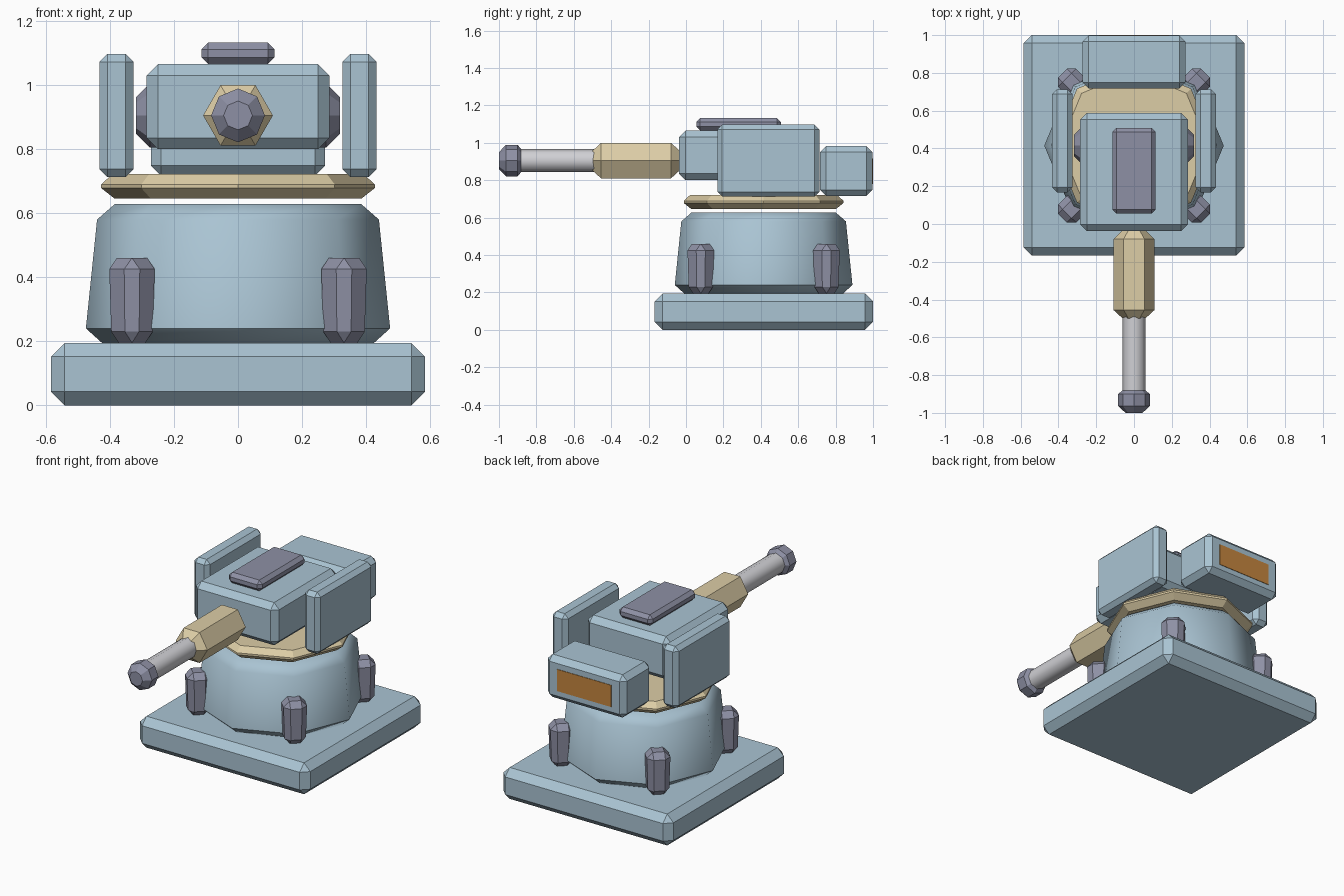
import bpy, bmesh, math
from mathutils import Matrix, Vector

if "Cube" in bpy.data.objects:
    bpy.data.objects.remove(bpy.data.objects["Cube"])

CY = 0.415      # turret axis along y
GUN_Z = 0.905   # gun axis height


def material(name, rgb):
    m = bpy.data.materials.new(name)
    m.diffuse_color = (*rgb, 1)
    m.use_nodes = True
    m.node_tree.nodes["Principled BSDF"].inputs["Base Color"].default_value = m.diffuse_color
    return m


BLUE = material("pale blue armour", (0.40, 0.55, 0.65))
PURPLE = material("slate purple", (0.27, 0.28, 0.375))
TAN = material("sand tan", (0.72, 0.61, 0.38))
GREY = material("light grey metal", (0.63, 0.63, 0.66))
ORANGE = material("amber orange", (0.56, 0.24, 0.05))


def finish(name, bm, mat, smooth=0):
    bmesh.ops.recalc_face_normals(bm, faces=bm.faces)
    me = bpy.data.meshes.new(name)
    bm.to_mesh(me)
    bm.free()
    me.materials.append(mat)
    ob = bpy.data.objects.new(name, me)
    bpy.context.collection.objects.link(ob)
    if smooth:
        bpy.ops.object.select_all(action='DESELECT')
        ob.select_set(True)
        bpy.context.view_layer.objects.active = ob
        bpy.ops.object.shade_smooth_by_angle(angle=math.radians(smooth))
    return ob


def chamfer_bm(size, b):
    bm = bmesh.new()
    bmesh.ops.create_cube(bm, size=1, matrix=Matrix.Diagonal((*size, 1)))
    if b:
        bmesh.ops.bevel(bm, geom=bm.edges[:], offset=b, segments=1,
                        affect='EDGES', profile=0.5)
    return bm


def box(name, lo, hi, b, mat):
    lo, hi = Vector(lo), Vector(hi)
    bm = chamfer_bm(hi - lo, b)
    bmesh.ops.translate(bm, verts=bm.verts, vec=(lo + hi) / 2)
    return finish(name, bm, mat)


def lathe(name, profile, n, axis, origin, mat, smooth=0):
    """Closed n-sided turned part; profile = (radius, position along axis)."""
    bm = bmesh.new()
    rings = []
    for r, t in profile:
        ring = []
        for i in range(n):
            a = 2 * math.pi * i / n
            u, v = r * math.cos(a), r * math.sin(a)
            p = {'x': (t, u, v), 'y': (u, t, v), 'z': (u, v, t)}[axis]
            ring.append(bm.verts.new(Vector(p) + Vector(origin)))
        rings.append(ring)
    for a, b in zip(rings, rings[1:]):
        for i in range(n):
            j = (i + 1) % n
            bm.faces.new((a[i], a[j], b[j], b[i]))
    bm.faces.new(rings[0])
    bm.faces.new(rings[-1])
    return finish(name, bm, mat, smooth)


# Base slab, pedestal and turning ring
box("base_slab", (-0.584, -0.168, 0), (0.584, 1.0, 0.195), 0.043, BLUE)
lathe("pedestal", [(0.425, 0.195), (0.475, 0.24), (0.44, 0.58), (0.385, 0.628)],
      8, 'z', (0, CY, 0), BLUE, 50)
lathe("turning_ring", [(0.385, 0.645), (0.427, 0.678), (0.427, 0.69), (0.392, 0.722)],
      8, 'z', (0, CY, 0), TAN)

# Buttress posts on the pedestal corners, narrower at the foot
for sx in (-1, 1):
    for sy in (-1, 1):
        bm = chamfer_bm((0.137, 0.137, 0.265), 0.035)
        for v in bm.verts:
            k = 0.94 + 0.06 * v.co.z / 0.1325
            v.co.x *= k
            v.co.y *= k
        bmesh.ops.rotate(bm, verts=bm.verts, matrix=Matrix.Rotation(math.pi / 4, 3, 'Z'))
        bmesh.ops.translate(bm, verts=bm.verts,
                            vec=(sx * 0.331, CY + sy * 0.336, 0.3275))
        finish("buttress_post", bm, PURPLE)

# Turret body, top hatch, rear box with its panel
box("turret_body", (-0.285, -0.038, 0.80), (0.285, 0.588, 1.065), 0.035, BLUE)
box("top_hatch", (-0.114, 0.055, 1.065), (0.114, 0.508, 1.132), 0.021, PURPLE)
box("rear_box", (-0.272, 0.717, 0.716), (0.272, 0.997, 0.982), 0.032, BLUE)
box("rear_panel", (-0.185, 0.992, 0.78), (0.185, 1.0, 0.915), 0, ORANGE)

# Side armour plates and the trunnion that carries them
for s in (-1, 1):
    a, b = sorted((s * 0.326, s * 0.433))
    box("side_plate", (a, 0.168, 0.713), (b, 0.713, 1.097), 0.025, BLUE)
lathe("trunnion", [(0.057, -0.318), (0.1, -0.275), (0.1, 0.275), (0.057, 0.318)],
      8, 'x', (0, CY, GUN_Z), PURPLE, 30)

# Gun: six-sided sleeve, barrel, muzzle
gun = (0, 0, GUN_Z)
lathe("gun_sleeve", [(0.06, -0.5), (0.109, -0.455), (0.109, -0.08), (0.06, -0.033)],
      6, 'y', gun, TAN)
lathe("gun_barrel", [(0.062, -0.9), (0.062, -0.48)], 8, 'y', gun, GREY, 50)
lathe("muzzle", [(0.045, -1.0), (0.084, -0.963), (0.084, -0.9), (0.045, -0.868)],
      8, 'y', gun, PURPLE)
